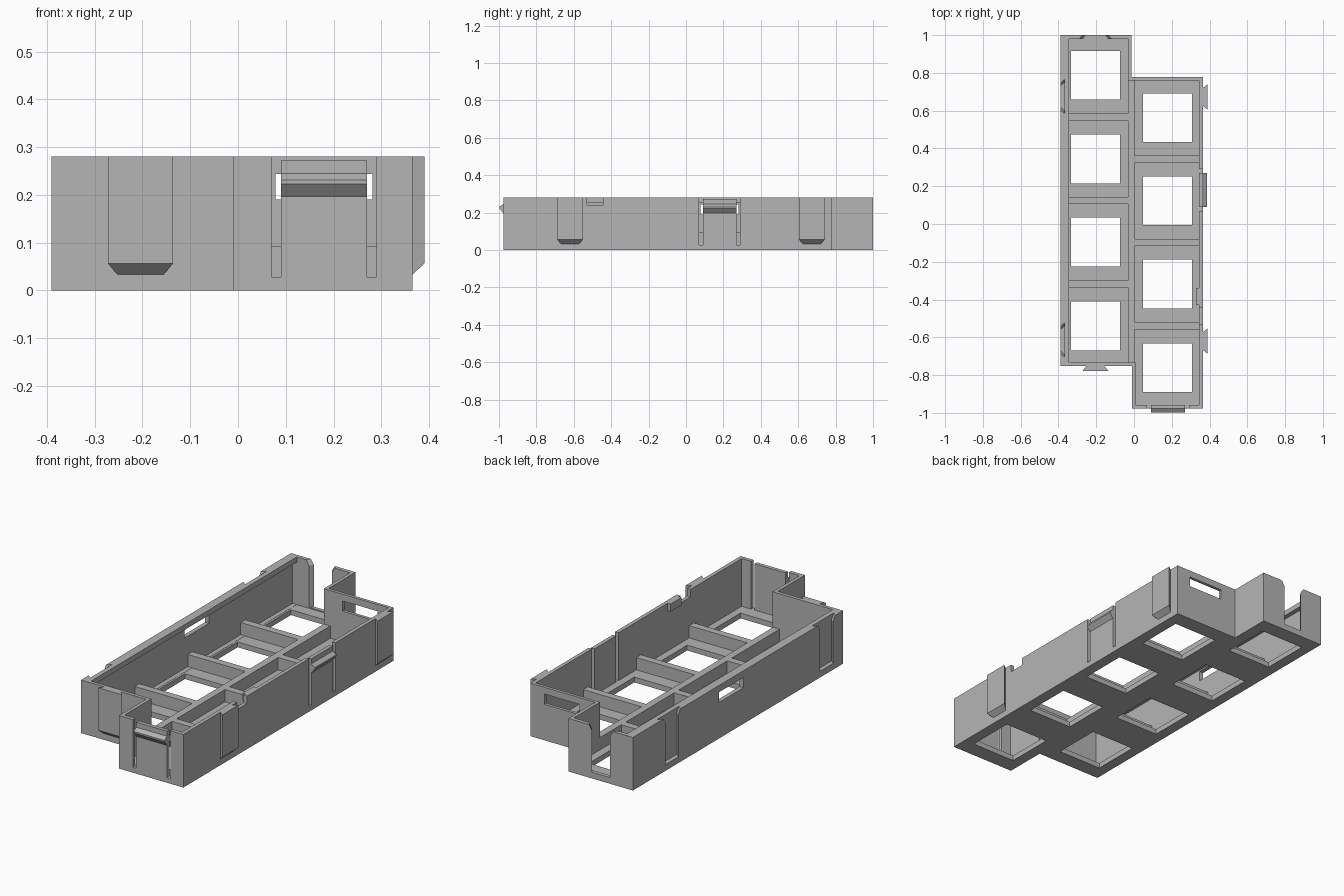
import bpy, bmesh
from mathutils import Matrix, Vector

cube = bpy.data.objects.get("Cube")
if cube:
    bpy.data.objects.remove(cube, do_unlink=True)

grey = bpy.data.materials.new("plain grey")
grey.use_nodes = True
COLOUR = (0.46, 0.46, 0.46, 1)
grey.diffuse_color = COLOUR
grey.node_tree.nodes["Principled BSDF"].inputs["Base Color"].default_value = COLOUR

TOP, FLOOR, RIB = 0.28, 0.028, 0.093


def finish(bm, name):
    bmesh.ops.recalc_face_normals(bm, faces=bm.faces)
    mesh = bpy.data.meshes.new(name)
    bm.to_mesh(mesh)
    bm.free()
    mesh.materials.append(grey)
    obj = bpy.data.objects.new(name, mesh)
    bpy.context.collection.objects.link(obj)
    return obj


def prism(name, outline, z0, z1):
    bm = bmesh.new()
    face = bm.faces.new([bm.verts.new((x, y, z0)) for x, y in outline])
    new = bmesh.ops.extrude_face_region(bm, geom=[face])["geom"]
    bmesh.ops.translate(bm, vec=(0, 0, z1 - z0),
                        verts=[v for v in new if isinstance(v, bmesh.types.BMVert)])
    return finish(bm, name)


def box(name, x0, x1, y0, y1, z0, z1):
    return prism(name, [(x0, y0), (x1, y0), (x1, y1), (x0, y1)], z0, z1)


def hull(name, points, matrix):
    # points are (along wall, outwards, up)
    bm = bmesh.new()
    for p in points:
        bm.verts.new(matrix @ Vector(p))
    bmesh.ops.convex_hull(bm, input=bm.verts)
    return finish(bm, name)


def place(x, y, side):
    # Local y points out of the chosen wall
    turn = {"front": -1, "right": -0.5, "back": 0, "left": 0.5}[side]
    turn = 2 if side == "back" else turn
    angle = {"back": 0, "left": 1, "front": 2, "right": 3}[side] * 1.5707963
    return Matrix.Translation((x, y, 0)) @ Matrix.Rotation(angle, 4, "Z")


def cut(body, cutter):
    mod = body.modifiers.new("cut", "BOOLEAN")
    mod.operation, mod.solver, mod.object = "DIFFERENCE", "EXACT", cutter
    bpy.context.view_layer.objects.active = body
    bpy.ops.object.modifier_apply(modifier=mod.name)
    bpy.data.objects.remove(cutter, do_unlink=True)


# Stepped tray: two staggered columns sharing a middle line
outer = [(-.39, -.752), (-.01, -.752), (-.01, -.977), (.365, -.977),
         (.365, .777), (-.014, .777), (-.014, 1), (-.39, 1)]
inner = [(-.367, -.734), (.008, -.734), (.008, -.957), (.345, -.957),
         (.345, .761), (-.032, .761), (-.032, .98), (-.367, .98)]
tray = prism("tray", outer, 0, TOP)
cut(tray, prism("cavity", inner, FLOOR, TOP + .1))

# Square openings in the floor
HALF = .129
columns = ((-.204, (.788, .344, -.095, -.54)), (.177, (.5625, .1225, -.318, -.7615)))
for x, ys in columns:
    for y in ys:
        cut(tray, box("opening", x - HALF, x + HALF, y - HALF, y + HALF, -.1, .1))

# Low dividers between the cells
box("middle_rib", -.032, .006, -.74, .765, .01, RIB)
box("left_edge_rib", -.375, -.343, -.74, .985, .01, FLOOR + .001)
for x0, x1, ys in ((-.37, -.03, (.566, .125, -.317)), (.005, .35, (.3445, -.098, -.5385))):
    for y in ys:
        box("cross_rib", x0, x1, y - .019, y + .019, .01, RIB)

# Inner lip along the top of the long plain wall
box("wall_lip", -.368, -.343, -.74, .985, .252, TOP)

# Dovetail sockets, widening inwards and flared at the top
for x, y, side in ((-.39, .675, "left"), (-.39, -.615, "left"), (-.204, 1, "back")):
    depth = .0225 if side == "left" else .03
    m = place(x, y, side)
    for z0, z1, flare in ((.033, .4, 0), (.253, TOP + .001, .018)):
        pts = []
        for s in (-1, 1):
            for w, out in ((.05, .004), (.074, -depth)):
                pts += [(s * w, out, z0), (s * (w + flare), out, z1)]
        cut(tray, hull("socket", pts, m))

# Slots that receive the latches
cut(tray, box("back_slot", .078, .282, .7, .9, .19, .244))
cut(tray, box("side_slot", -.5, -.35, .078, .282, .19, .244))

# Small notch in the right-hand rim, and the stop beside it
cut(tray, box("notch", .33, .4, -.53, -.445, .24, TOP + .1))
box("rim_stop", .328, .35, -.43, -.34, .24, TOP)

# Spring latches: slits either side, lowered tab top, wedge hook
for x, y, side in ((.18, -.977, "front"), (.365, .18, "right")):
    m = place(x, y, side)
    for a, b, z in ((-.11, -.09, FLOOR), (.09, .11, FLOOR), (-.1, .1, .272)):
        cut(tray, hull("slit", [(u, v, w) for u in (a, b) for v in (-.04, .03)
                                for w in (z, TOP + .1)], m))
    hook = ((-.005, .197), (0, .197), (.021, .223), (.021, .231), (0, .245), (-.005, .245))
    hull("latch_hook", [(s * .09, v, w) for s in (-1, 1) for v, w in hook], m)

# Dovetail keys with a chamfered foot
for x, y, side in ((-.204, -.752, "front"), (.365, .673, "right"), (.365, -.62, "right")):
    pts = []
    for s in (-1, 1):
        pts += [(s * .048, 0, .033), (s * .048, 0, TOP),
                (s * .068, .025, .056), (s * .068, .025, TOP)]
    hull("dovetail_key", pts, place(x, y, side))
